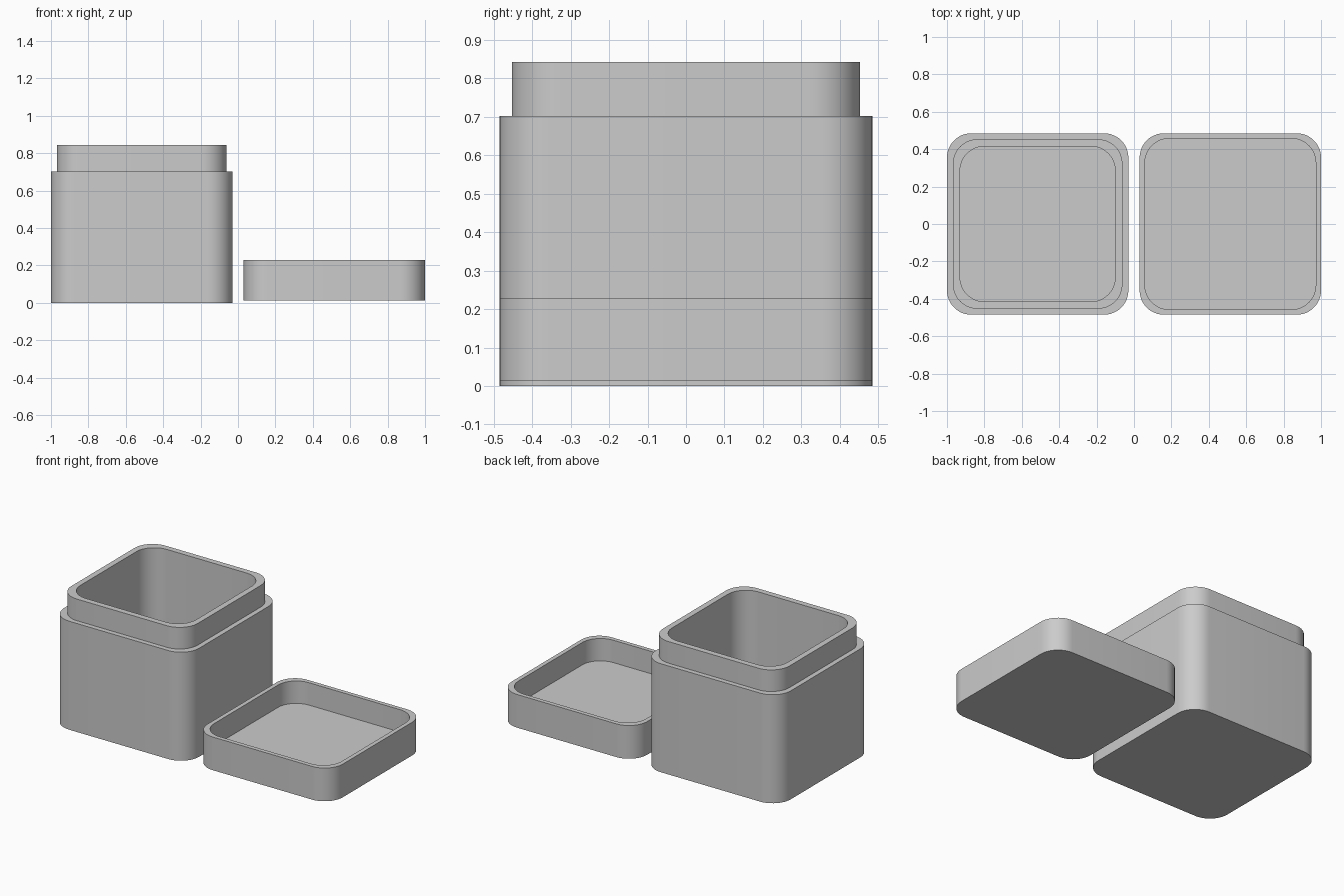
import bpy, bmesh, math

cube = bpy.data.objects.get("Cube")
if cube:
    bpy.data.objects.remove(cube, do_unlink=True)

grey = bpy.data.materials.new("plain grey")
grey.use_nodes = True
grey.diffuse_color = (0.6, 0.6, 0.6, 1)
grey.node_tree.nodes["Principled BSDF"].inputs["Base Color"].default_value = (0.6, 0.6, 0.6, 1)

RADIUS = 0.13
STEPS = 12


def rounded_square(half):
    """Outline of a square with round corners, counter-clockwise."""
    points = []
    for corner in range(4):
        mid = math.radians(45 + 90 * corner)
        cx = math.copysign(half - RADIUS, math.cos(mid))
        cy = math.copysign(half - RADIUS, math.sin(mid))
        for i in range(STEPS + 1):
            a = math.radians(90 * (corner + i / STEPS))
            points.append((cx + RADIUS * math.cos(a), cy + RADIUS * math.sin(a)))
    return points


def vessel(name, x, z, profile):
    """Skin rounded squares given as (half width, height), outside to inside."""
    bm = bmesh.new()
    rings = [[bm.verts.new((px, py, h)) for px, py in rounded_square(half)]
             for half, h in profile]
    for low, high in zip(rings, rings[1:]):
        for i in range(len(low)):
            j = (i + 1) % len(low)
            bm.faces.new((low[i], low[j], high[j], high[i]))
    bm.faces.new(rings[0][::-1])
    bm.faces.new(rings[-1])
    mesh = bpy.data.meshes.new(name)
    bm.to_mesh(mesh)
    bm.free()
    mesh.materials.append(grey)
    obj = bpy.data.objects.new(name, mesh)
    obj.location = (x, 0, z)
    bpy.context.collection.objects.link(obj)
    bpy.ops.object.select_all(action="DESELECT")
    obj.select_set(True)
    bpy.context.view_layer.objects.active = obj
    bpy.ops.object.shade_smooth_by_angle(angle=math.radians(30))


# Box with a stepped neck and a deep cavity
vessel("box_body", -0.515, 0, [
    (0.485, 0), (0.485, 0.703), (0.453, 0.703), (0.453, 0.843),
    (0.415, 0.843), (0.415, 0.07)])

# Lid lying upside down beside the box
vessel("lid", 0.515, 0.013, [
    (0.485, 0), (0.485, 0.215), (0.457, 0.215), (0.457, 0.07)])
